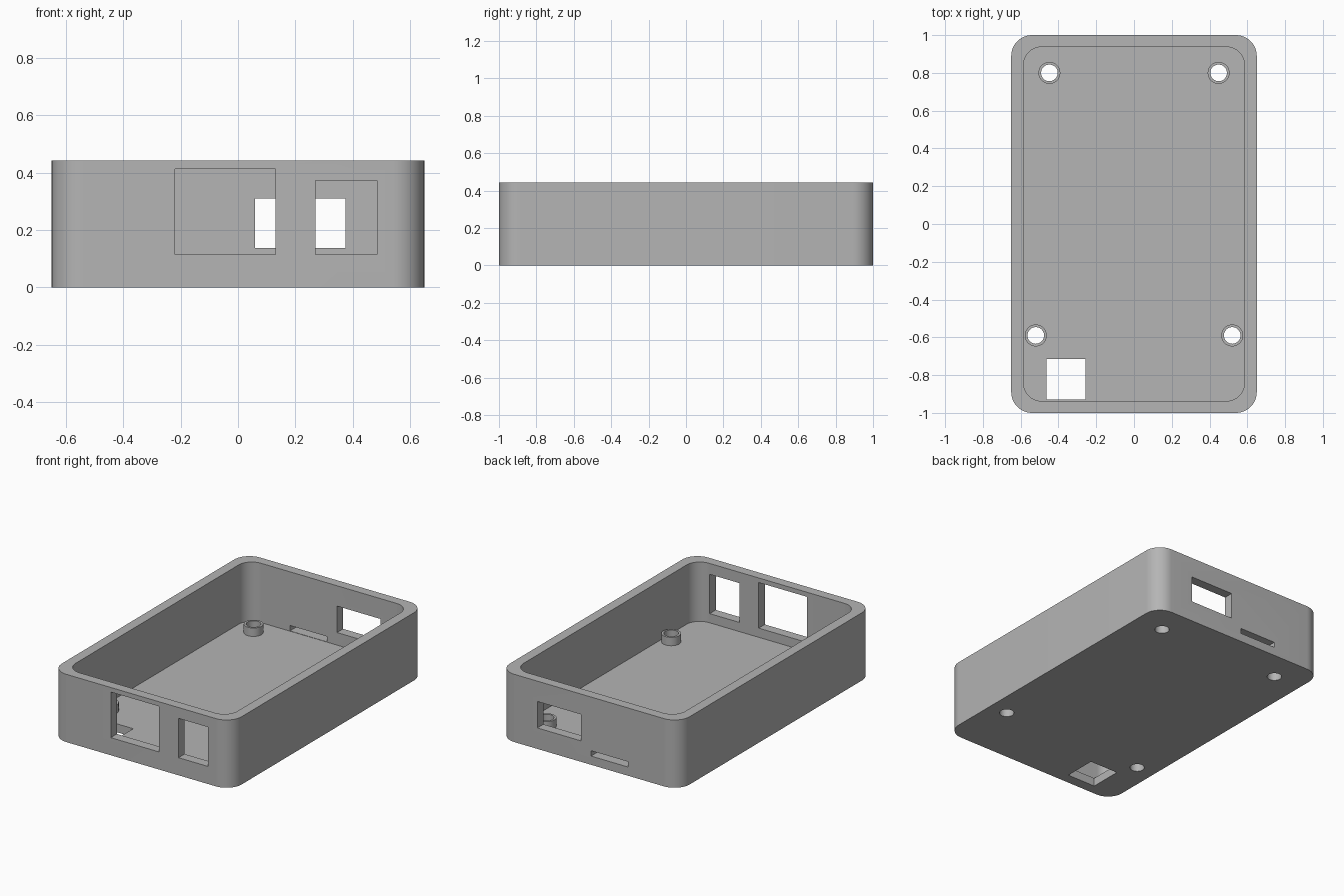
import bpy, bmesh, math

if "Cube" in bpy.data.objects:
    bpy.data.objects.remove(bpy.data.objects["Cube"], do_unlink=True)

GREY = (0.46, 0.46, 0.46, 1.0)
grey = bpy.data.materials.new("plain_grey")
grey.use_nodes = True
grey.diffuse_color = GREY
grey.node_tree.nodes["Principled BSDF"].inputs["Base Color"].default_value = GREY

HEIGHT, FLOOR = 0.443, 0.055


def prism(name, outline, z0, z1):
    """Solid made by extruding a closed outline upward."""
    bm = bmesh.new()
    face = bm.faces.new([bm.verts.new((x, y, z0)) for x, y in outline])
    top = bmesh.ops.extrude_face_region(bm, geom=[face])["geom"]
    verts = [v for v in top if isinstance(v, bmesh.types.BMVert)]
    bmesh.ops.translate(bm, verts=verts, vec=(0, 0, z1 - z0))
    bmesh.ops.recalc_face_normals(bm, faces=bm.faces)
    mesh = bpy.data.meshes.new(name)
    bm.to_mesh(mesh)
    bm.free()
    mesh.materials.append(grey)
    obj = bpy.data.objects.new(name, mesh)
    bpy.context.collection.objects.link(obj)
    return obj


def arc(cx, cy, r, start, end, steps):
    angles = [start + (end - start) * i / steps for i in range(steps + 1)]
    return [(cx + r * math.cos(a), cy + r * math.sin(a)) for a in angles]


def rounded(hx, hy, r):
    points = []
    corners = [(1, 1), (-1, 1), (-1, -1), (1, -1)]
    for i, (sx, sy) in enumerate(corners):
        a = i * math.pi / 2
        points += arc(sx * (hx - r), sy * (hy - r), r, a, a + math.pi / 2, 12)
    return points


def circle(x, y, r):
    return arc(x, y, r, 0, math.tau, 40)[:-1]


def box_cutter(x0, x1, y0, y1, z0, z1):
    return prism("cutter", [(x0, y0), (x1, y0), (x1, y1), (x0, y1)], z0, z1)


def cut(obj, cutter):
    """Subtract a cutter, then discard it."""
    cutter.hide_render = True
    mod = obj.modifiers.new("cut", "BOOLEAN")
    mod.operation, mod.solver, mod.object = "DIFFERENCE", "EXACT", cutter
    bpy.context.view_layer.objects.active = obj
    bpy.ops.object.modifier_apply(modifier=mod.name)
    bpy.data.objects.remove(cutter, do_unlink=True)


def smooth(obj):
    bpy.ops.object.select_all(action="DESELECT")
    obj.select_set(True)
    bpy.context.view_layer.objects.active = obj
    bpy.ops.object.shade_smooth_by_angle(angle=math.radians(30))


# Open tray with rounded corners
tray = prism("case_tray", rounded(0.65, 1.0, 0.11), 0, HEIGHT)
cut(tray, prism("cutter", rounded(0.585, 0.937, 0.095), FLOOR, HEIGHT + 0.2))

# Port openings: two in front, one port and a card slot at the back, one in the floor
openings = [
    (-0.22, 0.13, -1.1, -0.8, 0.115, 0.413),
    (0.27, 0.485, -1.1, -0.8, 0.115, 0.372),
    (0.06, 0.375, 0.8, 1.1, 0.137, 0.31),
    (-0.28, -0.013, 0.8, 1.1, FLOOR + 0.002, 0.092),
    (-0.463, -0.257, -0.93, -0.715, -0.1, 0.1),
]
for bounds in openings:
    cut(tray, box_cutter(*bounds))

# Hollow screw standoffs, with their holes carried through the floor
for end, hx, y in (("front", 0.52, -0.59), ("back", 0.448, 0.8)):
    for side, sign in (("left", 1), ("right", -1)):
        x = sign * hx
        cut(tray, prism("cutter", circle(x, y, 0.044), -0.1, 0.2))
        post = prism(f"{end}_{side}_standoff", circle(x, y, 0.058), FLOOR, 0.11)
        cut(post, prism("cutter", circle(x, y, 0.044), -0.1, 0.2))
        smooth(post)
smooth(tray)
